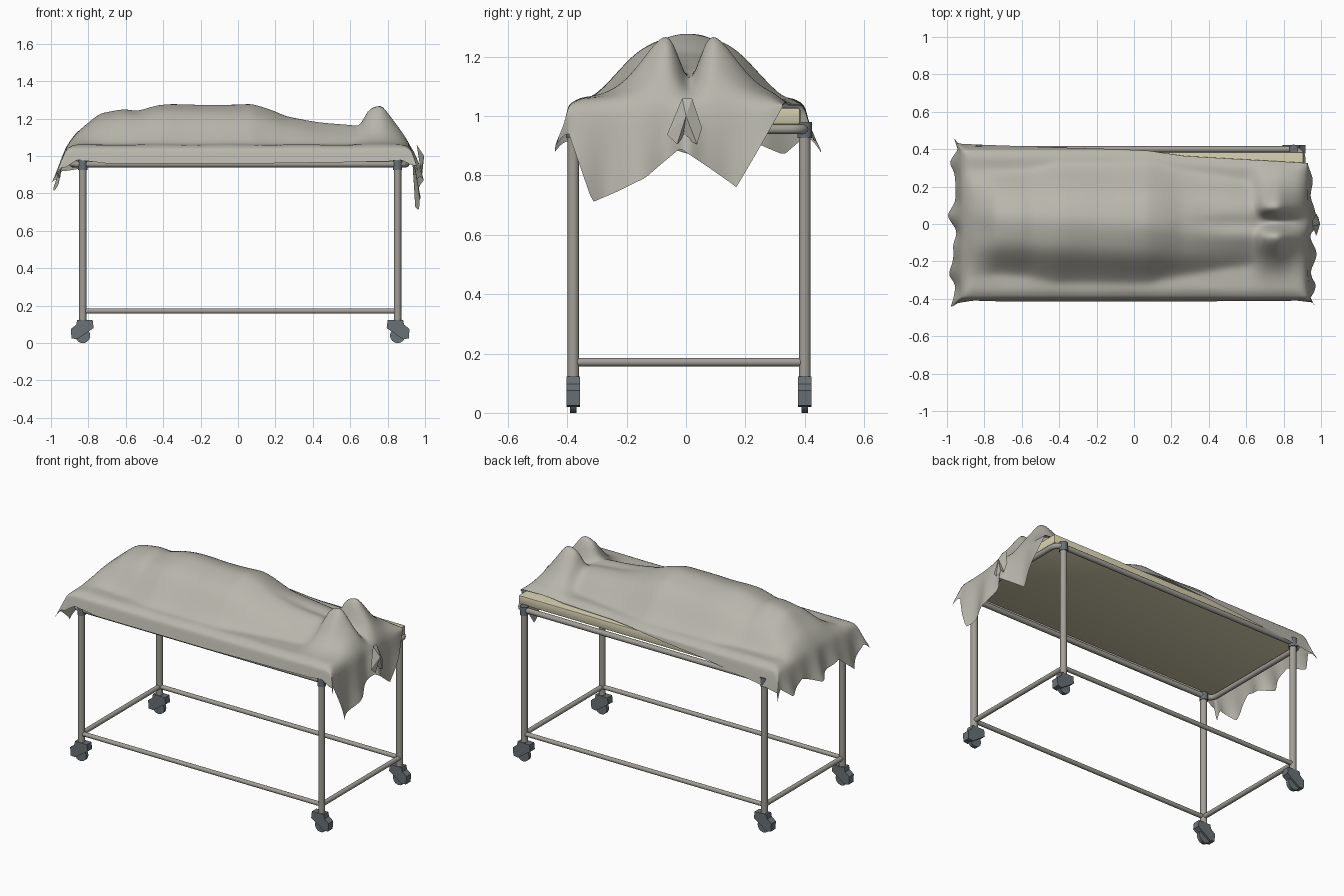
import bpy, bmesh, math

if "Cube" in bpy.data.objects:
    bpy.data.objects.remove(bpy.data.objects["Cube"])

def mat(name, col):
    m = bpy.data.materials.new(name)
    m.diffuse_color = (*col, 1)
    m.use_nodes = True
    m.node_tree.nodes["Principled BSDF"].inputs["Base Color"].default_value = m.diffuse_color
    return m

STEEL = mat("steel", (0.36, 0.345, 0.31))
BLUE = mat("blue_grey_plastic", (0.145, 0.165, 0.18))
PAD = mat("pale_yellow_pad", (0.65, 0.61, 0.42))
CLOTH = mat("grey_cloth", (0.475, 0.465, 0.41))

LX, LY = (-0.83, 0.853), (-0.38, 0.40)

def finish(ob, m, angle=40):
    ob.data.materials.append(m)
    bpy.ops.object.select_all(action='DESELECT')
    ob.select_set(True)
    bpy.context.view_layer.objects.active = ob
    bpy.ops.object.shade_smooth_by_angle(angle=math.radians(angle))
    return ob

def from_bm(name, bm, m, angle=40):
    me = bpy.data.meshes.new(name)
    bm.to_mesh(me)
    bm.free()
    ob = bpy.data.objects.new(name, me)
    bpy.context.collection.objects.link(ob)
    return finish(ob, m, angle)

def rod(name, c, r, length, axis, m, seg=20):
    rot = {'X': (0, math.pi / 2, 0), 'Y': (math.pi / 2, 0, 0), 'Z': (0, 0, 0)}[axis]
    bpy.ops.mesh.primitive_cylinder_add(vertices=seg, radius=r, depth=length, location=c, rotation=rot)
    ob = bpy.context.object
    ob.name = name
    return finish(ob, m)

def interp(x, pts):
    if x <= pts[0][0]:
        return pts[0][1]
    for (x0, y0), (x1, y1) in zip(pts, pts[1:]):
        if x <= x1:
            return y0 + (y1 - y0) * (x - x0) / (x1 - x0)
    return pts[-1][1]

# Legs, joints and casters
for x in LX:
    o = 1 if x > 0 else -1
    for y in LY:
        rod("leg", (x, y, 0.53), 0.02, 0.84, 'Z', STEEL)
        rod("corner_joint", (x, y, 0.953), 0.0245, 0.055, 'Z', BLUE)
        bm = bmesh.new()
        prof = [(-0.053, 0.122), (-0.058, 0.08), (0.03, 0.02), (0.06, 0.025),
                (0.064, 0.075), (0.035, 0.098), (0.03, 0.123)]
        f = bm.faces.new([bm.verts.new((x + o * a, y - 0.023, z)) for a, z in prof])
        ext = bmesh.ops.extrude_face_region(bm, geom=[f])
        bmesh.ops.translate(bm, vec=(0, 0.046, 0),
                            verts=[v for v in ext['geom'] if isinstance(v, bmesh.types.BMVert)])
        bmesh.ops.recalc_face_normals(bm, faces=bm.faces)
        from_bm("caster_housing", bm, BLUE, 30)
        rod("caster_wheel", (x, y, 0.04), 0.04, 0.022, 'Y', BLUE, 24)

# Lower rails
mx, my = sum(LX) / 2, sum(LY) / 2
for y in LY:
    rod("lower_side_rail", (mx, y, 0.171), 0.0135, LX[1] - LX[0], 'X', STEEL)
for x in LX:
    rod("lower_end_rail", (x, my, 0.171), 0.0145, LY[1] - LY[0], 'Y', STEEL)

# Upper rail: rounded rectangular tube
cu = bpy.data.curves.new("upper_rail", 'CURVE')
cu.dimensions = '3D'
cu.bevel_depth, cu.bevel_resolution = 0.0165, 4
pts, R = [], 0.05
for cx, cy, a0 in ((0.85, 0.35, 0), (-0.835, 0.35, 90), (-0.835, -0.33, 180), (0.85, -0.33, 270)):
    for k in range(7):
        a = math.radians(a0 + 15 * k)
        pts.append((cx + R * math.cos(a), cy + R * math.sin(a), 0.956, 1))
sp = cu.splines.new('POLY')
sp.points.add(len(pts) - 1)
for p, co in zip(sp.points, pts):
    p.co = co
sp.use_cyclic_u = True
rail = bpy.data.objects.new("upper_rail", cu)
bpy.context.collection.objects.link(rail)
bpy.ops.object.select_all(action='DESELECT')
rail.select_set(True)
bpy.context.view_layer.objects.active = rail
bpy.ops.object.convert(target='MESH')
finish(bpy.context.object, STEEL)

# Mattress pad
bm = bmesh.new()
bmesh.ops.create_cube(bm, size=1)
for v in bm.verts:
    v.co = (0.005 + v.co.x * 1.80, 0.0075 + v.co.y * 0.755, 1.0 + v.co.z * 0.057)
bmesh.ops.bevel(bm, geom=bm.edges[:], offset=0.008, segments=2, affect='EDGES', profile=0.5)
from_bm("mattress", bm, PAD)

# Draped sheet: crest height and half width along the covered body
CREST = [(-0.92, 1.05), (-0.87, 1.12), (-0.8, 1.18), (-0.74, 1.228), (-0.61, 1.247), (-0.54, 1.237),
         (-0.43, 1.272), (-0.36, 1.278), (-0.2, 1.268), (0.07, 1.278), (0.14, 1.256), (0.25, 1.214),
         (0.435, 1.19), (0.64, 1.168), (0.72, 1.15), (0.85, 1.10), (0.93, 1.05)]
WIDTH = [(-0.92, 0.30), (-0.72, 0.28), (-0.58, 0.29), (-0.42, 0.325), (0.08, 0.33), (0.25, 0.29), (0.6, 0.23), (0.93, 0.25)]
FOOT = [(0.62, 0), (0.69, 0.9), (0.73, 0.98), (0.77, 1.04), (0.81, 0.76), (0.85, 0.5), (0.93, 0)]
BACK = [(-0.92, 0.40), (-0.1, 0.395), (0.085, 0.39), (0.27, 0.363), (0.93, 0.325)]
L_FRONT = [(-0.92, 0.10), (-0.86, 0.06), (-0.7, 0.08), (0.1, 0.08), (0.8, 0.07), (0.87, 0.06), (0.93, 0.09)]
L_BACK = [(-0.92, 0.12), (-0.8, 0.10), (-0.4, 0.05), (0.0, 0.015), (0.1, 0.004), (0.93, 0.004)]
L_RIGHT = [(-0.395, 0.10), (-0.315, 0.33), (-0.137, 0.255), (-0.02, 0.16), (0.17, 0.285), (0.325, 0.01)]
L_LEFT = [(-0.4, 0.12), (-0.28, 0.23), (-0.15, 0.13), (0.05, 0.19), (0.2, 0.12), (0.33, 0.17), (0.4, 0.11)]
X0, X1, Y0 = -0.92, 0.928, -0.395

def height(x, y):
    d = min(x - X0, X1 - x, y - Y0, interp(x, BACK) - y)
    base = 1.04 + 0.02 * min(1, max(0, d) / 0.04)
    t = min(1, abs(y - 0.005) / interp(x, WIDTH))
    z = base + max(0, interp(x, CREST) - base) * (1 - t ** 2.3) ** 1.4
    z -= 0.02 * math.exp(-(y / 0.04) ** 2) * min(1, max(0, (x - 0.2) / 0.3)) * min(1, (X1 - x) / 0.1)
    z += 0.005 * math.sin(9 * x + 22 * y) * math.sin(7 * x - 15 * y) * min(1, max(0, d) / 0.1)
    # two feet, each falling off as a tent on the outer side
    for c, s in ((0.088, 1), (-0.065, -1)):
        dy = (y - c) * s
        g = math.exp(-abs(dy / 0.125) ** 1.7) if dy > 0 else math.exp(-(dy / 0.062) ** 2)
        z = max(z, base + 0.212 * interp(x, FOOT) * g)
    return z

NX, NY, M = 110, 60, 7
bm = bmesh.new()
rows = []
for i in range(-M, NX + M + 1):
    x = X0 + (X1 - X0) * min(max(i, 0), NX) / NX
    row = []
    for j in range(-M, NY + M + 1):
        yb = interp(x, BACK)
        y = Y0 + (yb - Y0) * min(max(j, 0), NY) / NY
        ox = max(-i, i - NX, 0) / M * interp(y, L_LEFT if i < 0 else L_RIGHT)
        oy = max(-j, j - NY, 0) / M * interp(x, L_FRONT if j < 0 else L_BACK)
        # overhang falls downwards and flares outwards a little, with ripples
        if i < 0:
            px = x - ox * (0.29 + 0.06 * math.sin(26 * y) + 0.05 * math.sin(41 * y))
        else:
            px = x + ox * (0.12 + 0.06 * math.sin(30 * y)) + min(ox, 0.12) * 0.35 * math.exp(-(y / 0.04) ** 2)
        flare = 0.24 + 2.2 * min(ox, 0.1)
        py = y + (-oy if j < 0 else oy) * flare
        px += (oy * 0.25 if i > NX else -oy * 0.15 if i < 0 else 0)
        row.append(bm.verts.new((px, py, height(x, y) - math.hypot(ox, oy))))
    rows.append(row)
for a, b in zip(rows, rows[1:]):
    for k in range(len(a) - 1):
        bm.faces.new((a[k], b[k], b[k + 1], a[k + 1]))
inner = [v for v in bm.verts if not v.is_boundary]
for _ in range(4):
    bmesh.ops.smooth_vert(bm, verts=inner, factor=0.5, use_axis_x=True, use_axis_y=True, use_axis_z=True)
from_bm("draped_sheet", bm, CLOTH, 80)

# Gathered fold of cloth at the foot end
bm = bmesh.new()
fold = [(0.955, -0.013, 1.06), (0.975, -0.064, 0.937), (0.985, -0.03, 0.905), (0.97, -0.01, 0.93),
        (0.985, 0.037, 0.905), (0.975, 0.054, 0.96), (0.955, 0.02, 1.06)]
vs = [bm.verts.new(p) for p in fold]
c = bm.verts.new((0.995, 0.0, 1.0))
for a, b in zip(vs, vs[1:] + vs[:1]):
    bm.faces.new((c, a, b))
bmesh.ops.recalc_face_normals(bm, faces=bm.faces)
from_bm("sheet_fold", bm, CLOTH, 30)
